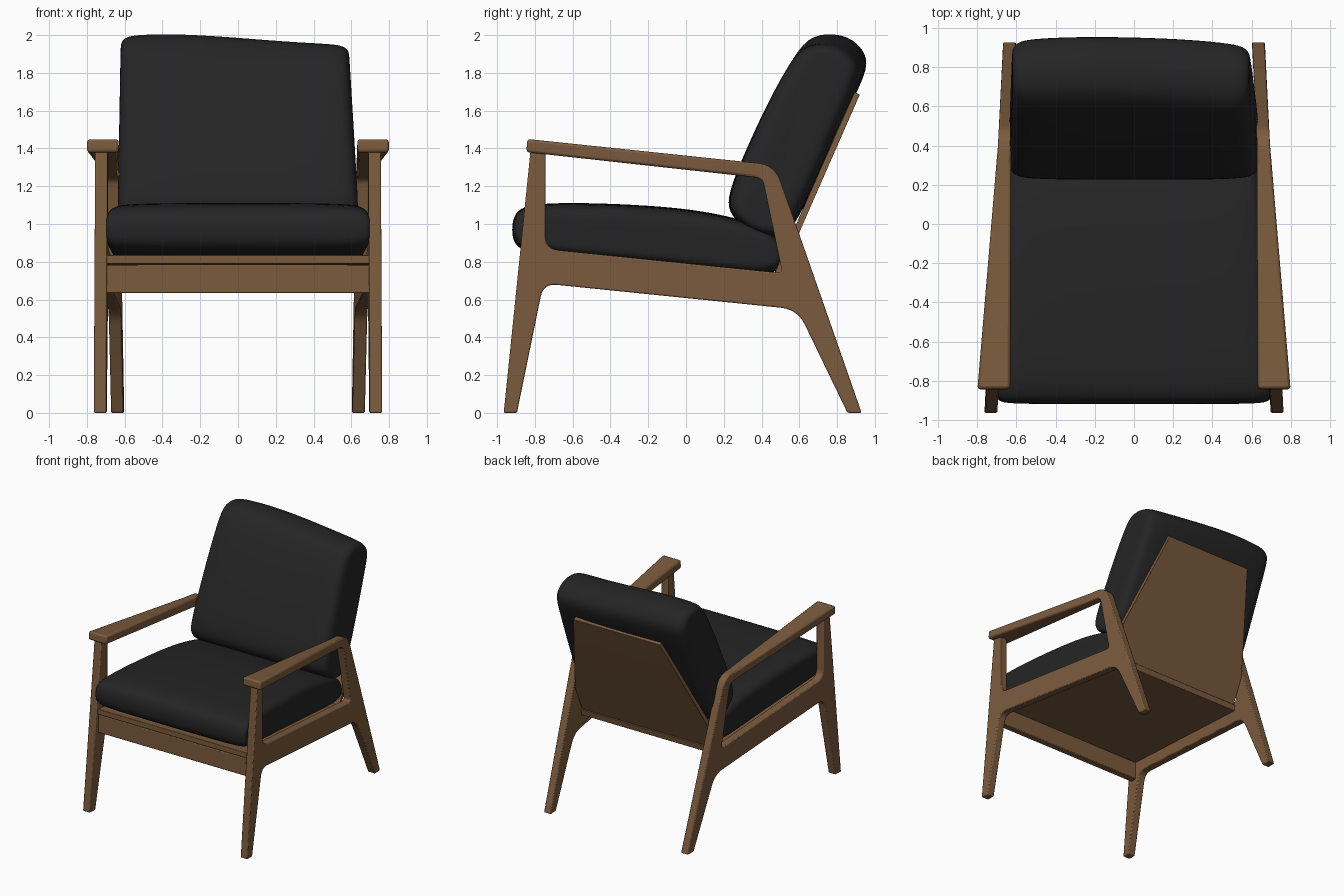
import bpy, bmesh
from mathutils import Vector
from mathutils.geometry import intersect_point_line

if "Cube" in bpy.data.objects:
    bpy.data.objects.remove(bpy.data.objects["Cube"])


def material(name, rgb, rough):
    m = bpy.data.materials.new(name)
    m.use_nodes = True
    m.diffuse_color = (*rgb, 1)
    bsdf = m.node_tree.nodes["Principled BSDF"]
    bsdf.inputs["Base Color"].default_value = (*rgb, 1)
    bsdf.inputs["Roughness"].default_value = rough
    return m


WOOD = material("walnut wood", (0.2, 0.105, 0.048), 0.5)
FABRIC = material("black fabric", (0.018, 0.018, 0.018), 0.8)
HALF = 0.033  # half thickness of a side frame


def side(y):
    """Centre of the side frame, which toes in towards the back."""
    return 0.73 - 0.0505 * (y + 0.95)


def finish(name, bm, mat):
    bmesh.ops.recalc_face_normals(bm, faces=bm.faces)
    me = bpy.data.meshes.new(name)
    bm.to_mesh(me)
    bm.free()
    me.materials.append(mat)
    ob = bpy.data.objects.new(name, me)
    bpy.context.collection.objects.link(ob)
    return ob


def soften(ob, width):
    b = ob.modifiers.new("Bevel", "BEVEL")
    b.width, b.segments, b.limit_method = width, 2, "ANGLE"
    bpy.ops.object.select_all(action="DESELECT")
    ob.select_set(True)
    bpy.context.view_layer.objects.active = ob
    bpy.ops.object.shade_smooth_by_angle()


def mirrored(ob):
    ob.modifiers.new("Mirror", "MIRROR").use_clip = False


def rounded(points, steps=6):
    """Replace each (y, z, radius) corner by a curved fillet."""
    out = []
    for i, (y, z, r) in enumerate(points):
        p = Vector((y, z))
        if not r:
            out.append(p)
            continue
        a = Vector(points[i - 1][:2])
        b = Vector(points[(i + 1) % len(points)][:2])
        a, b = p + (a - p).normalized() * r, p + (b - p).normalized() * r
        for k in range(steps + 1):
            t = k / steps
            out.append(a * (1 - t) ** 2 + p * 2 * t * (1 - t) + b * t * t)
    return out


def prism(name, outline, x_low, x_high):
    """Extrude a y-z outline between two x limits that depend on (y, z)."""
    bm = bmesh.new()
    low = [bm.verts.new((x_low(y, z), y, z)) for y, z in outline]
    high = [bm.verts.new((x_high(y, z), y, z)) for y, z in outline]
    bm.faces.new(low)
    bm.faces.new(high)
    for i in range(len(low)):
        bm.faces.new((low[i - 1], low[i], high[i], high[i - 1]))
    return finish(name, bm, WOOD)


# Side frames: front leg, rail, back leg and the bend into the armrest
frame_outline = rounded([
    (-0.965, 0, 0), (-0.895, 0, 0), (-0.755, 0.685, 0.07), (0.59, 0.548, 0.09),
    (0.855, 0, 0), (0.93, 0, 0), (0.595, 0.96, 0.03), (0.47, 1.313, 0.09),
    (0.25, 1.335, 0), (0.25, 1.26, 0), (0.405, 1.243, 0.04),
    (0.51, 0.74, 0.03), (-0.745, 0.868, 0.07), (-0.745, 1.4, 0), (-0.822, 1.4, 0)])
frame = prism("side_frames", frame_outline,
              lambda y, z: side(y) - HALF, lambda y, z: side(y) + HALF)
mirrored(frame)
soften(frame, 0.007)

# Armrests, wide at the front and tapering to the frame
arm_outline = [(-0.845, 1.38), (0.4, 1.243), (0.4, 1.32), (-0.84, 1.45)]
arm = prism("armrests", arm_outline,
            lambda y, z: 0.632 - 0.004 * (y + 0.85),
            lambda y, z: 0.80 - 0.084 * (y + 0.85))
mirrored(arm)
soften(arm, 0.014)


def across(y, z):
    return side(y) - HALF + 0.004


# Front apron and sloping seat board between the frames
apron = prism("front_apron", [(-0.86, 0.635), (-0.8, 0.635), (-0.8, 0.785), (-0.86, 0.785)],
              lambda y, z: -across(y, z), across)
soften(apron, 0.006)
board = prism("seat_board", [(-0.865, 0.79), (-0.865, 0.835), (0.5, 0.71), (0.49, 0.66)],
              lambda y, z: -across(y, z), across)
soften(board, 0.004)


# Leaning back panel, narrower towards the top
def panel_half(y, z):
    return 0.62 - 0.22 * max(0, z - 0.93) / 0.76


panel_outline = [(0.445, 0.69), (0.475, 0.68), (0.589, 0.93), (0.92, 1.685),
                 (0.89, 1.7), (0.559, 0.943)]
panel = prism("back_panel", panel_outline,
              lambda y, z: -panel_half(y, z), panel_half)
soften(panel, 0.004)


def cushion(name, profile, spine, half, shape):
    """Loft a y-z profile across x, pinching it to its spine at both ends."""
    right = [(1.01, 0.35), (1.01, 0.66), (0.97, 0.88), (0.86, 0.97), (0.5, 1.0)]
    stations = [(-u, s) for u, s in right] + [(0, 1.0)] + right[::-1]
    a, b = Vector(spine[0]), Vector(spine[1])
    bm = bmesh.new()
    rings = []
    for u, s in stations:
        ring = []
        for p in map(Vector, profile):
            q, t = intersect_point_line(p, a, b)
            q = a.lerp(b, min(1, max(0, t))).to_2d()
            y, z = q + (p - q) * s
            ring.append(bm.verts.new(shape(u * half(y), y, z)))
        rings.append(ring)
    for r0, r1 in zip(rings, rings[1:]):
        for i in range(len(profile)):
            bm.faces.new((r0[i - 1], r0[i], r1[i], r1[i - 1]))
    bm.faces.new(rings[0])
    bm.faces.new(rings[-1])
    ob = finish(name, bm, FABRIC)
    for f in ob.data.polygons:
        f.use_smooth = True
    sub = ob.modifiers.new("Subdivision", "SUBSURF")
    sub.levels = sub.render_levels = 2


# Seat cushion
seat_profile = [
    (-0.925, 0.97), (-0.91, 1.06), (-0.84, 1.105), (-0.6, 1.115), (-0.2, 1.1),
    (0.1, 1.07), (0.35, 1.01), (0.49, 0.94), (0.53, 0.83), (0.5, 0.71),
    (0.1, 0.76), (-0.4, 0.81), (-0.82, 0.845), (-0.91, 0.88)]
cushion("seat_cushion", seat_profile, [(-0.85, 0.975), (0.42, 0.85)],
        lambda y: side(y) - HALF - 0.003, lambda x, y, z: (x, y, z))


# Back cushion, slumped slightly towards the left
def slump(x, y, z):
    up = max(0, min(1, (z - 1.1) / 0.9))
    x *= 1 - up * (0.08 if x > 0 else 0.025)
    z -= up ** 2 * 0.05 * max(0, min(1, (x + 0.25) / 0.6))
    y -= up ** 2 * 0.09 * (x + 0.2) ** 2
    return x, y, z


back_profile = [
    (0.22, 1.16), (0.225, 1.06), (0.3, 0.985), (0.42, 0.925), (0.52, 0.93),
    (0.6, 1.03), (0.74, 1.34), (0.88, 1.65), (0.955, 1.81), (0.965, 1.9),
    (0.87, 2.005), (0.7, 2.015), (0.6, 1.945), (0.44, 1.66), (0.32, 1.4)]
cushion("back_cushion", back_profile, [(0.39, 1.06), (0.8, 1.87)],
        lambda y: 0.63, slump)
